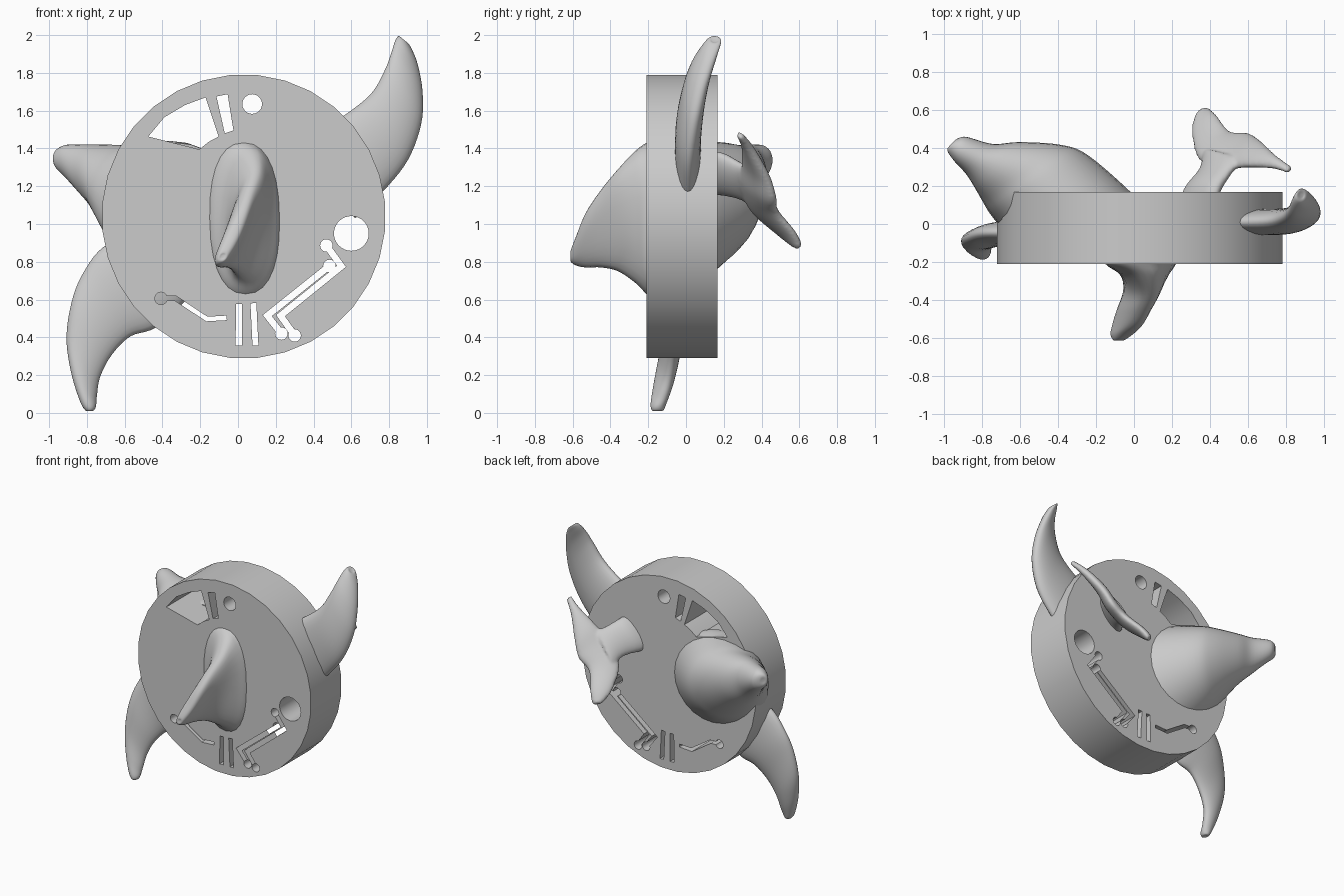
import bpy, bmesh, math
from mathutils import Vector as V

if "Cube" in bpy.data.objects:
    bpy.data.objects.remove(bpy.data.objects["Cube"])

SEG, STEPS = 28, 5


def new_object(name, bm, angle=None):
    bmesh.ops.recalc_face_normals(bm, faces=bm.faces[:])
    me = bpy.data.meshes.new(name)
    bm.to_mesh(me)
    bm.free()
    if angle:
        me.shade_smooth()
        me.set_sharp_from_angle(angle=math.radians(angle))
    ob = bpy.data.objects.new(name, me)
    bpy.context.collection.objects.link(ob)
    return ob


def spline(a, b, c, d, t):
    return 0.5 * (2 * b + (c - a) * t + (2 * a - 5 * b + 4 * c - d) * t * t
                  + (3 * b - a - 3 * c + d) * t ** 3)


def loft(bm, sections, p=1.0):
    """Smooth skin over sections of (edge point, opposite edge point, half-thickness vector)."""
    secs = [tuple(V(q) for q in s) for s in sections]
    # shrunken extra section rounds off the tip
    a, b, t = secs[-1]
    m = (a + b) / 2
    secs.append((m + (a - m) * .3, m + (b - m) * .3, t * .3))
    n = len(secs)
    rings = []
    for i in range(n - 1):
        four = [secs[max(0, min(n - 1, i + k))] for k in (-1, 0, 1, 2)]
        for s in range(STEPS + (i == n - 2)):
            a, b, t = (spline(*[f[k] for f in four], s / STEPS) for k in range(3))
            mid, half, ring = (a + b) / 2, (a - b) / 2, []
            for j in range(SEG):
                w = 2 * math.pi * j / SEG
                c, d = (math.copysign(abs(f) ** p, f) for f in (math.cos(w), math.sin(w)))
                ring.append(bm.verts.new(mid + half * c + t * d))
            rings.append(ring)
    for r, q in zip(rings, rings[1:]):
        for j in range(SEG):
            k = (j + 1) % SEG
            bm.faces.new((r[j], r[k], q[k], q[j]))
    bm.faces.new(rings[0])
    bm.faces.new(rings[-1])


def prism(bm, pts, y0, y1):
    front, back = ([bm.verts.new((x, y, z)) for x, z in pts] for y in (y0, y1))
    bm.faces.new(front)
    bm.faces.new(back)
    for i in range(len(pts)):
        k = (i + 1) % len(pts)
        bm.faces.new((front[i], front[k], back[k], back[i]))


def circle(x, z, r, n, start=0.0):
    return [(x + r * math.cos(start + 2 * math.pi * i / n),
             z + r * math.sin(start + 2 * math.pi * i / n)) for i in range(n)]


def trace(points, h):
    """Mitred strip outline of half-width h along a path."""
    p = [V(q) for q in points]
    left, right = [], []
    for i in range(len(p)):
        d0 = (p[i] - p[max(i - 1, 0)]).normalized() if i else (p[1] - p[0]).normalized()
        d1 = (p[i + 1] - p[i]).normalized() if i < len(p) - 1 else d0
        n0, n1 = V((-d0.y, d0.x)), V((-d1.y, d1.x))
        m = (n0 + n1).normalized()
        m *= h / m.dot(n0)
        left.append(tuple(p[i] + m))
        right.append(tuple(p[i] - m))
    return left + right[::-1]


# disc
bm = bmesh.new()
prism(bm, circle(.03, 1.04, .752, 32, math.pi / 32), -.21, .167)
disc = new_object("disc", bm)

# cut-outs through the disc: windows, slots, round holes and circuit traces
shapes = [
    [(-.475, 1.463), (-.205, 1.395), (-.155, 1.435), (-.103, 1.463), (-.172, 1.67), (-.28, 1.63), (-.39, 1.565)],
    [(-.114, 1.675), (-.055, 1.687), (-.024, 1.495), (-.07, 1.48)],
    [(-.01, .576), (.022, .577), (.02, .357), (-.013, .357)],
    [(.066, .579), (.097, .583), (.108, .357), (.077, .357)],
    circle(.075, 1.635, .052, 24), circle(.60, .95, .092, 32),
    trace([(-.407, .606), (-.33, .606), (-.165, .497), (-.06, .503)], .012),
    trace([(.468, .886), (.548, .776), (.225, .515), (.30, .41)], .017),
    trace([(.484, .778), (.155, .515), (.23, .42)], .017),
]
shapes += [circle(x, z, .033, 20) for x, z in
           ((-.407, .606), (.468, .886), (.484, .778), (.23, .42), (.30, .41))]
for pts in shapes:
    bm = bmesh.new()
    prism(bm, pts, -.5, .5)
    cutter = new_object("cutter", bm)
    cutter.hide_render = True
    mod = disc.modifiers.new("cut", 'BOOLEAN')
    mod.operation, mod.solver, mod.object = 'DIFFERENCE', 'EXACT', cutter
baked = bpy.data.meshes.new_from_object(disc.evaluated_get(bpy.context.evaluated_depsgraph_get()))
disc.modifiers.clear()
disc.data = baked
baked.shade_smooth()
baked.set_sharp_from_angle(angle=math.radians(30))
for ob in [o for o in bpy.data.objects if o.name.startswith("cutter")]:
    bpy.data.objects.remove(ob)


# side fins: (outer edge x, z, inner edge x, z, centre y, half thickness)
def side_fin(name, rows):
    bm = bmesh.new()
    loft(bm, [((a, y, b), (c, y, d), (0, t, 0)) for a, b, c, d, y, t in rows])
    new_object(name, bm, 60)


side_fin("upper_side_fin", [
    (.35, 1.45, .62, 1.03, .01, .065), (.54, 1.56, .775, 1.18, .01, .068),
    (.70, 1.685, .90, 1.34, .015, .068), (.775, 1.81, .97, 1.53, .04, .062),
    (.81, 1.90, .977, 1.70, .075, .055), (.83, 1.965, .95, 1.85, .12, .047),
    (.85, 1.995, .91, 1.945, .15, .036)])
side_fin("lower_side_fin", [
    (-.50, .98, -.25, .62, -.04, .065), (-.71, .88, -.43, .455, -.045, .065),
    (-.82, .74, -.57, .405, -.05, .062), (-.88, .59, -.67, .305, -.07, .058),
    (-.908, .40, -.73, .19, -.09, .053), (-.885, .22, -.747, .09, -.12, .05),
    (-.84, .07, -.752, .035, -.145, .042), (-.81, .015, -.765, .012, -.15, .03)])

# front fin: (y, top z, top x, bottom z, bottom x, half width)
bm = bmesh.new()
loft(bm, [((tx, y, tz), (bx, y, bz), (w, 0, 0)) for y, tz, tx, bz, bx, w in [
    (-.15, 1.46, .03, .58, .04, .20), (-.21, 1.43, .03, .63, .04, .185),
    (-.27, 1.385, .07, .69, .04, .125), (-.36, 1.29, .09, .75, -.01, .08),
    (-.45, 1.18, .06, .77, -.06, .062), (-.53, 1.06, .02, .77, -.09, .052),
    (-.58, .94, -.03, .78, -.10, .043), (-.61, .86, -.07, .80, -.09, .025)]], .85)
new_object("front_fin", bm, 60)

# head: (back side x, y, front side x, y, bottom z, top z)
bm = bmesh.new()
loft(bm, [(((a + c) / 2, (b + d) / 2, top), ((a + c) / 2, (b + d) / 2, low),
           ((a - c) / 2, (b - d) / 2, 0)) for a, b, c, d, low, top in [
    (.03, .10, -.69, -.04, .68, 1.43), (-.02, .17, -.715, .0, .70, 1.44),
    (-.24, .36, -.76, .06, .83, 1.43), (-.38, .415, -.79, .11, .93, 1.42),
    (-.60, .43, -.83, .18, 1.06, 1.42), (-.74, .42, -.88, .26, 1.15, 1.42),
    (-.87, .455, -.935, .32, 1.24, 1.42), (-.91, .455, -.973, .37, 1.28, 1.405),
    (-.94, .44, -.98, .395, 1.31, 1.385)]])
new_object("head", bm, 60)

# tail: two-lobed fin plus stem, fused into one skin
n = V((-.41, .61, .67)).normalized()
bm = bmesh.new()
loft(bm, [(a, b, n * t) for a, b, t in [
    ((.81, .268, 1.485), (.828, .30, 1.46), .018),
    ((.72, .295, 1.43), (.745, .36, 1.38), .028),
    ((.58, .30, 1.34), (.66, .44, 1.24), .038),
    ((.46, .29, 1.23), (.60, .475, 1.13), .045),
    ((.34, .34, 1.09), (.505, .485, 1.06), .04),
    ((.305, .48, .96), (.43, .575, .95), .032),
    ((.325, .57, .89), (.385, .61, .88), .022)]])
loft(bm, [(a, b, n * t) for a, b, t in [
    ((.43, .08, 1.39), (.23, .08, 1.17), .065),
    ((.45, .18, 1.37), (.27, .18, 1.16), .06),
    ((.50, .26, 1.33), (.345, .28, 1.14), .05),
    ((.55, .33, 1.29), (.37, .38, 1.10), .04)]])
tail = new_object("tail", bm)
mod = tail.modifiers.new("fuse", 'REMESH')
mod.mode, mod.voxel_size, mod.use_smooth_shade = 'VOXEL', .011, True
mod = tail.modifiers.new("soften", 'SMOOTH')
mod.factor, mod.iterations = .5, 6
